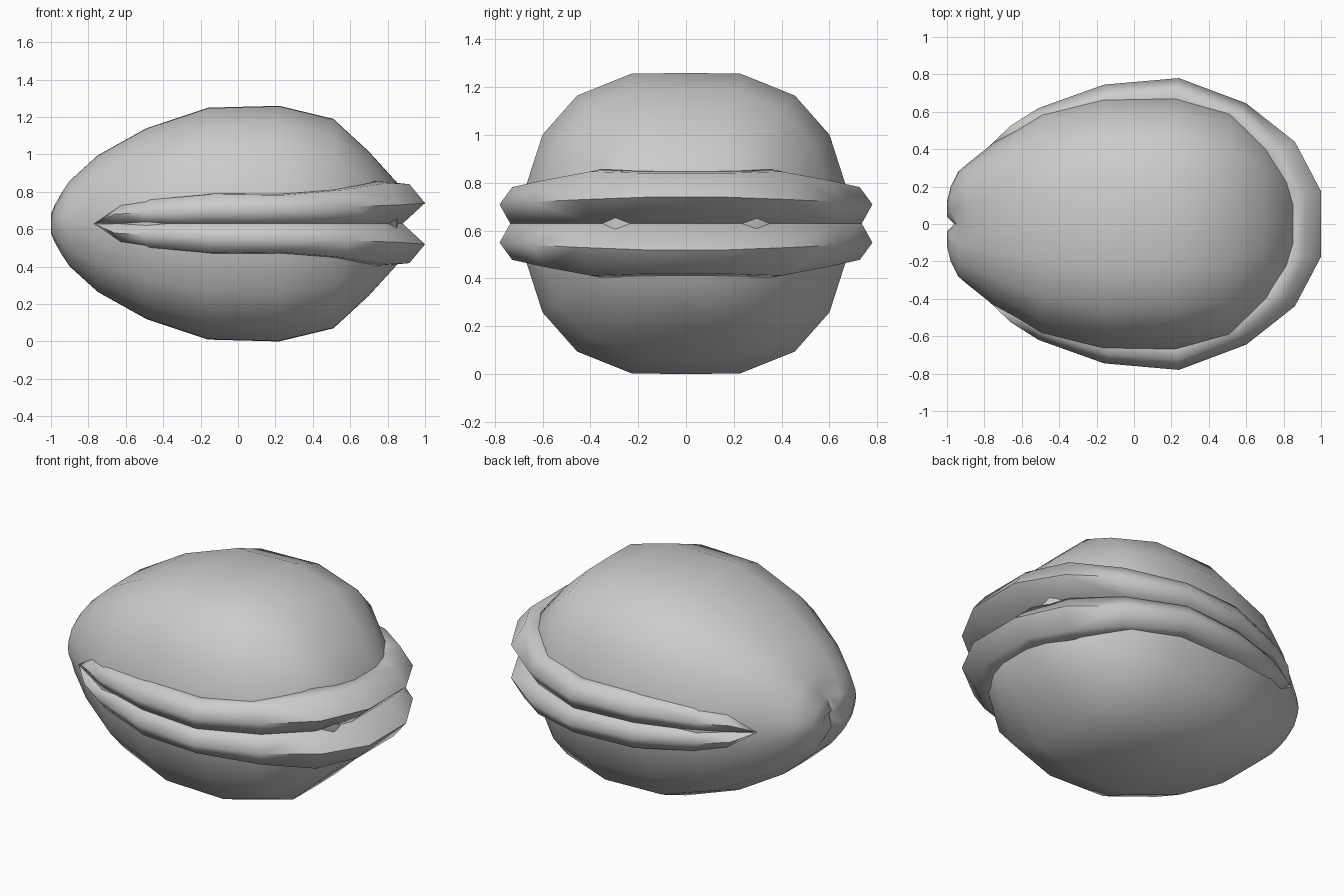
import bpy, bmesh, math
from mathutils import Vector

if "Cube" in bpy.data.objects:
    bpy.data.objects.remove(bpy.data.objects["Cube"])

MID = 0.63  # height of the mouth line


def loft(name, rings, caps):
    """Skin closed rings of points, closing each end with a fan to a cap point."""
    bm = bmesh.new()
    vs = [[bm.verts.new(p) for p in ring] for ring in rings]
    n = len(vs[0])
    for a, b in zip(vs, vs[1:]):
        for i in range(n):
            j = (i + 1) % n
            bm.faces.new((a[i], a[j], b[j], b[i]))
    for ring, cap in ((vs[0], caps[0]), (vs[-1], caps[1])):
        c = bm.verts.new(cap)
        for i in range(n):
            bm.faces.new((ring[i], ring[(i + 1) % n], c))
    bmesh.ops.recalc_face_normals(bm, faces=bm.faces)
    me = bpy.data.meshes.new(name)
    bm.to_mesh(me)
    bm.free()
    ob = bpy.data.objects.new(name, me)
    bpy.context.collection.objects.link(ob)
    bpy.ops.object.select_all(action='DESELECT')
    ob.select_set(True)
    bpy.context.view_layer.objects.active = ob
    bpy.ops.object.shade_smooth_by_angle(angle=math.radians(65))
    return ob


# Body: egg-like shell, rings along x (x, half width, half height)
quarter = [(0, 1), (.33, .995), (.66, .85), (.87, .59), (.97, .25)]
upper = quarter + [(1, 0)] + [(y, -z) for y, z in reversed(quarter)]
section = upper + [(-y, z) for y, z in reversed(upper[1:-1])]
stations = [(-1.0, .12, .05), (-.98, .2, .1), (-.94, .28, .17), (-.9, .315, .23),
            (-.75, .435, .365), (-.49, .6, .51), (-.16, .685, .62), (.22, .69, .63),
            (.51, .62, .56), (.7, .46, .385), (.85, .3, .22)]
rings = []
for x, w, h in stations:
    dent = .04 * max(0, min(1, (-.88 - x) / .1))  # crease down the back
    rings.append([(x + (dent if y == 0 else 0), y * w, MID + z * h) for y, z in section])
loft("body", rings, ((-.955, 0, MID), (.87, 0, MID)))

# Lips: path of the outer ridge (x, y, ridge height, top height, groove inset)
half = [(-.66, .525, .05, .105, .03), (-.51, .62, .06, .13, .035),
        (-.16, .745, .075, .16, .045), (.24, .78, .08, .155, .045),
        (.6, .645, .09, .185, .06), (.86, .44, .1, .222, .09),
        (1.0, .175, .11, .215, .12)]
path = half + [(x, -y, o, t, g) for x, y, o, t, g in reversed(half)]


def lip(name, side):
    rings = []
    for x, y, ridge, top, groove in path:
        inward = Vector((.15 - x, -y * 1.1, 0))
        if x > .9:
            inward = Vector((-1, 0, 0))
        inward.normalize()
        prof = [(groove, 0), (0, ridge), (.035 + groove * .4, top * .98),
                (.10 + groove * .6, top + .005), (.26, top * .5), (.22, 0)]
        rings.append([Vector((x, y, MID + side * z)) + inward * d for d, z in prof])
    return loft(name, rings, ((-.77, .42, MID), (-.77, -.42, MID)))


lip("upper_lip", 1)
lip("lower_lip", -1)
